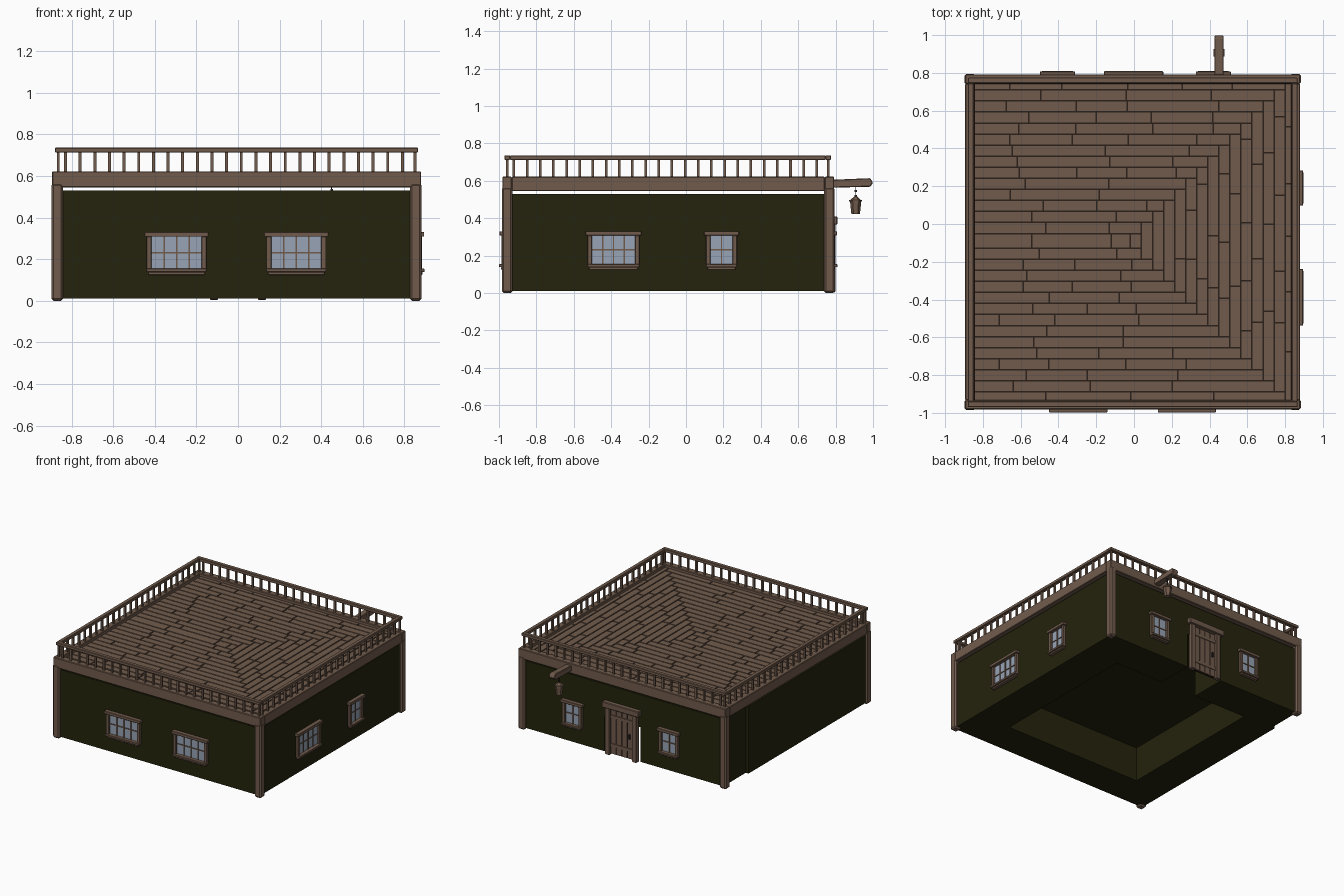
import bpy, bmesh, random
from mathutils import Matrix, Vector

random.seed(4)
if "Cube" in bpy.data.objects:
    bpy.data.objects.remove(bpy.data.objects["Cube"], do_unlink=True)


def material(name, rgb):
    m = bpy.data.materials.new(name)
    m.use_nodes = True
    m.diffuse_color = (*rgb, 1)
    m.node_tree.nodes["Principled BSDF"].inputs["Base Color"].default_value = (*rgb, 1)
    return m


WOOD = material("brown wood", (0.165, 0.105, 0.072))
GAP = material("dark gap", (0.024, 0.014, 0.010))
WALL = material("dark olive wall", (0.018, 0.017, 0.004))
GLASS = material("pale blue glass", (0.31, 0.37, 0.46))
IRON = material("dark iron", (0.03, 0.025, 0.022))

# Outer limits of the corner posts
X0, X1, Y0, Y1 = -0.897, 0.883, -0.985, 0.795
INSET = 0.02
BEAM_BOTTOM, BEAM_TOP, WALL_TOP = 0.545, 0.622, 0.53


def finish(name, bm, mat, bevel=0):
    me = bpy.data.meshes.new(name)
    bm.to_mesh(me)
    bm.free()
    me.materials.append(mat)
    ob = bpy.data.objects.new(name, me)
    bpy.context.collection.objects.link(ob)
    if bevel:
        mod = ob.modifiers.new("Bevel", "BEVEL")
        mod.width, mod.segments = bevel, 1
    return ob


def boxes(name, spans, mat, bevel=0):
    """One object made of boxes, each (x0, x1, y0, y1, z0, z1)."""
    bm = bmesh.new()
    for x0, x1, y0, y1, z0, z1 in spans:
        mid = Vector((x0 + x1, y0 + y1, z0 + z1)) / 2
        size = Matrix.Diagonal((abs(x1 - x0), abs(y1 - y0), z1 - z0, 1))
        bmesh.ops.create_cube(bm, size=1, matrix=Matrix.Translation(mid) @ size)
    return finish(name, bm, mat, bevel)


def on_side(side, u0, u1, d0, d1, z0, z1):
    """Box on a wall: u runs along it, d is the distance out from it."""
    if side == "front":
        return (u0, u1, Y0 + INSET - d1, Y0 + INSET - d0, z0, z1)
    if side == "back":
        return (u0, u1, Y1 - INSET + d0, Y1 - INSET + d1, z0, z1)
    return (X1 - INSET + d0, X1 - INSET + d1, u0, u1, z0, z1)


def frame(x0, x1, y0, y1, w, z0, z1):
    """Four boxes around a rectangle, meeting at the corners."""
    return [(x0, x1, y0, y0 + w, z0, z1), (x0, x1, y1 - w, y1, z0, z1),
            (x0, x0 + w, y0 + w, y1 - w, z0, z1), (x1 - w, x1, y0 + w, y1 - w, z0, z1)]


# Walls: a solid upper block over a hollow room with a doorway at the back
wx0, wx1, wy0, wy1 = X0 + INSET + 0.015, X1 - INSET, Y0 + INSET, Y1 - INSET
rx0, rx1, ry0, ry1 = -0.61, 0.57, -0.70, 0.49
base, ceiling, door_half = 0.012, 0.28, 0.155
boxes("walls", [
    (wx0, wx1, wy0, wy1, ceiling, WALL_TOP),
    (wx0, wx1, wy0, ry0, base, ceiling),
    (wx0, rx0, ry0, ry1, base, ceiling),
    (rx1, wx1, ry0, ry1, base, ceiling),
    (wx0, -door_half, ry1, wy1, base, ceiling),
    (door_half, wx1, ry1, wy1, base, ceiling)], WALL)
boxes("right_wall_slab", [(X0 + 0.012, wx0, wy0 + 0.01, 0.5, base, WALL_TOP)], WALL)

# Corner posts with chamfered edges
w = 0.057
boxes("corner_posts", [(x, x + w, y, y + w, 0, BEAM_BOTTOM + 0.02)
                       for x in (X0, X1 - w) for y in (Y0, Y1 - w)], WOOD, 0.01)

# Roof edge beams
boxes("roof_beams", frame(X0 + 0.003, X1 - 0.003, Y0 + 0.003, Y1 - 0.003, 0.05,
                          BEAM_BOTTOM, BEAM_TOP), WOOD, 0.004)

# Deck bed, seen as dark gaps between planks
boxes("deck_bed", [(X0 + 0.04, X1 - 0.04, Y0 + 0.04, Y1 - 0.04, BEAM_BOTTOM + 0.002, 0.594)], GAP)

# Deck planks: nested three-sided rings closing towards the middle
pitch, gap, joint = 0.0585, 0.008, 0.40
left, right, top, bottom = -0.845, 0.8585, 0.7685, -0.947
planks = []


def split(a, b):
    """Cut a run into boards at staggered joints."""
    cuts, p = [a], a + random.uniform(0.12, joint)
    while p < b - 0.08:
        cuts.append(p)
        p += random.uniform(0.25, joint + 0.1)
    return zip(cuts, cuts[1:] + [b])


def plank(x0, x1, y0, y1):
    g = gap / 2
    planks.append((x0 + g, x1 - g, y0 + g, y1 - g, 0.585, 0.6))


for k in range(15):
    xi, yt, yb = right - pitch * (k + 1), top - pitch * k, bottom + pitch * k
    rows = [(yt - pitch, yt), (yb, yb + pitch)]
    if yt - yb < 2 * pitch:
        rows = [(yb, yt)]
    for y0, y1 in rows:
        for a, b in split(left, xi):
            plank(a, b, y0, y1)
    for a, b in split(yb, yt):
        plank(xi, xi + pitch, a, b)
boxes("deck_planks", planks, WOOD)

# Railing and balusters
fx0, fx1, fy0, fy1 = X0 + 0.018, X1 - 0.018, Y0 + 0.015, Y1 - 0.02
boxes("top_rail", frame(fx0, fx1, fy0, fy1, 0.03, 0.712, 0.736), WOOD, 0.003)
cx0, cx1, cy0, cy1 = fx0 + 0.015, fx1 - 0.015, fy0 + 0.015, fy1 - 0.015
r, step = 0.007, 0.0704
spots = [(x, y) for x in (cx0, cx1) for y in (cy0, cy1)]
spots += [(cx0 + 0.035 + step * i, y) for i in range(24) for y in (cy0, cy1)]
spots += [(x, cy0 + 0.035 + step * i) for i in range(24) for x in (cx0, cx1)]
boxes("balusters", [(x - r, x + r, y - r, y + r, BEAM_TOP - 0.005, 0.715) for x, y in spots], WOOD)


# Windows: glass, casing, glazing bars, lintel and sill
def window(name, side, mid, width, columns):
    h, z0, z1, c = width / 2, 0.15, 0.308, 0.024
    boxes(name + "_glass", [on_side(side, mid - h + c, mid + h - c, 0, 0.006, z0, z1)], GLASS)
    casing = [on_side(side, mid - h, mid - h + c, 0, 0.022, z0, z1),
              on_side(side, mid + h - c, mid + h, 0, 0.022, z0, z1),
              on_side(side, mid - h - 0.01, mid + h + 0.01, 0, 0.032, z1, 0.33),
              on_side(side, mid - h, mid + h, 0, 0.034, 0.138, z0 + 0.004),
              on_side(side, mid - h + 0.008, mid + h - 0.008, 0, 0.024, 0.125, 0.138)]
    boxes(name + "_casing", casing, WOOD, 0.002)
    inner, b = width - 2 * c, 0.0035
    bars = [on_side(side, mid - inner / 2, mid + inner / 2, 0, 0.011, 0.227, 0.234)]
    for i in range(1, columns):
        u = mid - inner / 2 + inner * i / columns
        bars.append(on_side(side, u - b, u + b, 0, 0.012, z0, z1))
    boxes(name + "_bars", bars, WOOD)


window("front_window_right", "front", -0.295, 0.288, 4)
window("front_window_left", "front", 0.28, 0.288, 4)
window("side_window_large", "left", -0.388, 0.278, 4)
window("side_window_small", "left", 0.19, 0.165, 2)
window("back_window_left", "back", 0.42, 0.165, 2)
window("back_window_right", "back", -0.405, 0.165, 2)

# Back door: dark backing, planks, cross battens, frame and handle
dh, frame_w = 0.095, 0.04
boxes("door_backing", [on_side("back", -dh, dh, -0.012, 0.002, 0.012, 0.365)], GAP)
n = 4
pw = 2 * dh / n
boxes("door_planks", [on_side("back", -dh + pw * i + 0.004, -dh + pw * (i + 1) - 0.004,
                              0, 0.009, 0.015, 0.36) for i in range(n)], WOOD)
boxes("door_battens", [on_side("back", -dh, dh, 0, 0.014, z, z + 0.025) for z in (0.07, 0.29)], WOOD)
boxes("door_frame", [on_side("back", s * dh, s * (dh + frame_w), -0.01, 0.024, 0.004, 0.37)
                     for s in (-1, 1)]
      + [on_side("back", -0.16, 0.155, -0.01, 0.034, 0.365, 0.41)], WOOD, 0.004)
boxes("door_handle", [on_side("back", -0.075, -0.062, 0, 0.02, 0.17, 0.205)], IRON)

# Lantern bracket: a beam rising slightly to a pointed tip
LX = 0.45
profile = [(0.77, 0.563), (0.985, 0.568), (1.0, 0.59), (0.985, 0.614), (0.77, 0.605)]
bm = bmesh.new()
face = bm.faces.new([bm.verts.new((LX - 0.024, y, z)) for y, z in profile])
ext = bmesh.ops.extrude_face_region(bm, geom=[face])
bmesh.ops.translate(bm, vec=(0.048, 0, 0),
                    verts=[v for v in ext["geom"] if isinstance(v, bmesh.types.BMVert)])
bmesh.ops.recalc_face_normals(bm, faces=bm.faces)
finish("lantern_bracket", bm, WOOD, 0.004)


# Hanging lantern: tapered body, cap, chain
def frustum(name, z0, z1, r0, r1, mat, sides=6):
    bm = bmesh.new()
    bmesh.ops.create_cone(bm, cap_ends=True, segments=sides, radius1=r0, radius2=r1, depth=z1 - z0,
                          matrix=Matrix.Translation((LX, 0.907, (z0 + z1) / 2)))
    return finish(name, bm, mat)


frustum("lantern_body", 0.422, 0.49, 0.023, 0.03, WOOD)
frustum("lantern_cap", 0.49, 0.498, 0.035, 0.034, WOOD)
frustum("lantern_roof", 0.498, 0.516, 0.028, 0.008, WOOD)
links = []
for i in range(4):
    a, b = (0.006, 0.002) if i % 2 else (0.002, 0.006)
    z = 0.512 + i * 0.014
    links.append((LX - a, LX + a, 0.907 - b, 0.907 + b, z, z + 0.012))
boxes("lantern_chain", links, IRON)
boxes("lantern_hook", [(LX - 0.002, LX + 0.002, 0.905, 0.909, 0.51, 0.57)], IRON)
